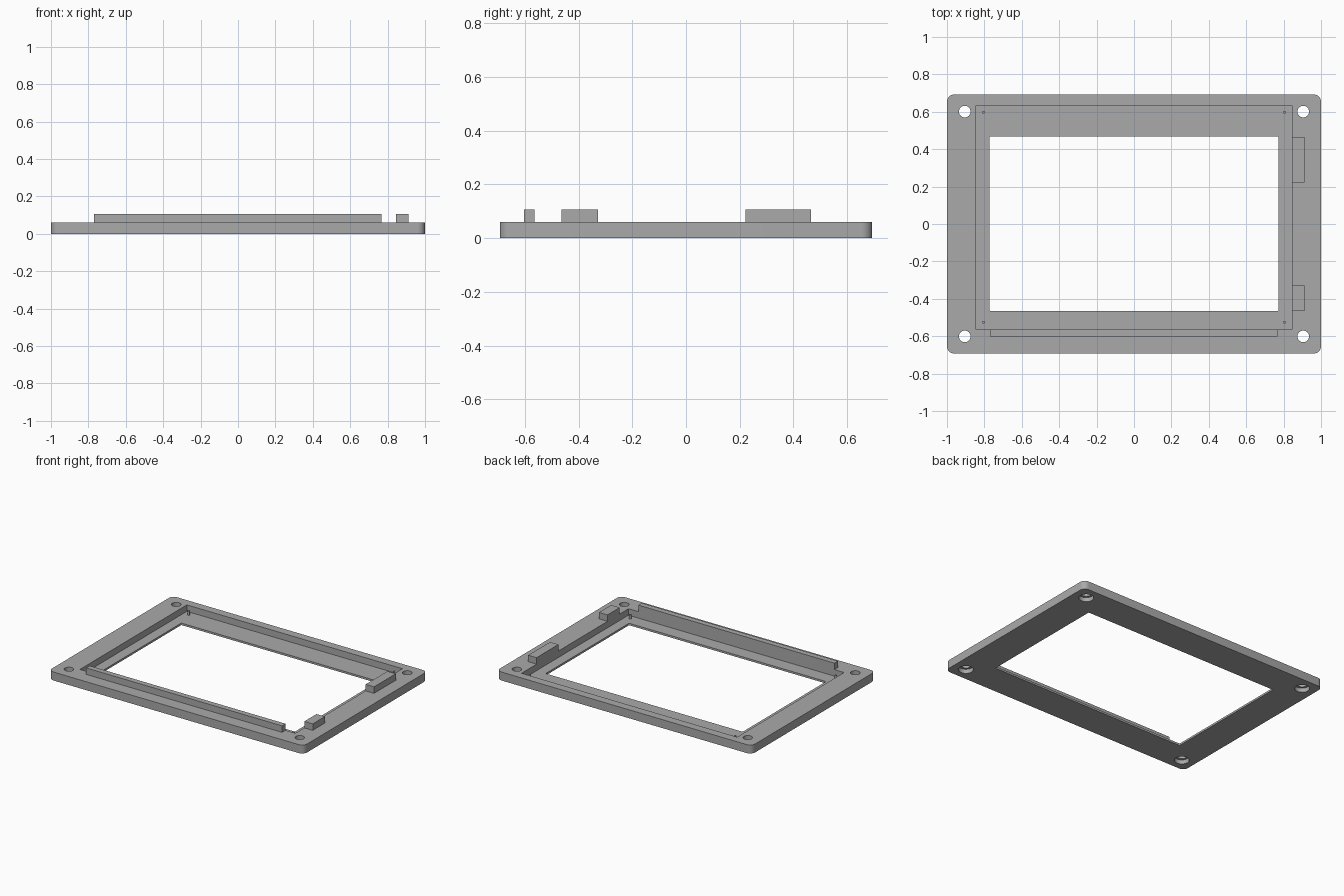
import bpy
import bmesh
from math import radians

if "Cube" in bpy.data.objects:
    bpy.data.objects.remove(bpy.data.objects["Cube"], do_unlink=True)

GREY = (0.4, 0.4, 0.4, 1.0)
grey = bpy.data.materials.new("matte grey")
grey.use_nodes = True
grey.diffuse_color = GREY
grey.node_tree.nodes["Principled BSDF"].inputs["Base Color"].default_value = GREY


def finish(name, bm):
    mesh = bpy.data.meshes.new(name)
    bm.to_mesh(mesh)
    bm.free()
    mesh.materials.append(grey)
    obj = bpy.data.objects.new(name, mesh)
    bpy.context.collection.objects.link(obj)
    return obj


def box(name, x, y, z, corner=0.0):
    """Box between (min, max) pairs, with optional rounded upright edges."""
    bm = bmesh.new()
    bmesh.ops.create_cube(bm, size=1)
    for v in bm.verts:
        v.co = [r[0] if c < 0 else r[1] for c, r in zip(v.co, (x, y, z))]
    if corner:
        upright = [e for e in bm.edges
                   if abs(e.verts[0].co.z - e.verts[1].co.z) > 0.001]
        bmesh.ops.bevel(bm, geom=upright, offset=corner, segments=8,
                        profile=0.5, affect='EDGES')
    return finish(name, bm)


def cylinder(name, x, y, z, radius, sides=32):
    bm = bmesh.new()
    bmesh.ops.create_cone(bm, cap_ends=True, segments=sides, radius1=radius,
                          radius2=radius, depth=z[1] - z[0])
    bmesh.ops.translate(bm, verts=bm.verts, vec=(x, y, (z[0] + z[1]) / 2))
    return finish(name, bm)


def cut(target, cutter):
    mod = target.modifiers.new("cut", 'BOOLEAN')
    mod.operation = 'DIFFERENCE'
    mod.solver = 'EXACT'
    mod.object = cutter
    bpy.context.view_layer.objects.active = target
    bpy.ops.object.modifier_apply(modifier=mod.name)
    bpy.data.objects.remove(cutter, do_unlink=True)


TOP, RAISED, FLOOR = 0.06, 0.106, 0.014

# Bezel plate with rounded corners, screen recess and window
bezel = box("bezel_plate", (-1, 1), (-0.693, 0.693), (0, TOP), 0.04)
cut(bezel, box("recess_cutter", (-0.845, 0.845), (-0.563, 0.634), (FLOOR, 0.2)))
cut(bezel, box("window_cutter", (-0.772, 0.772), (-0.465, 0.468), (-0.1, 0.2), 0.006))

# Corner screw holes, counterbored from below
for sx in (-1, 1):
    for sy in (-1, 1):
        x, y = 0.905 * sx, 0.601 * sy
        cut(bezel, cylinder("hole_cutter", x, y, (-0.1, 0.2), 0.031))
        cut(bezel, cylinder("counterbore_cutter", x, y, (-0.1, 0.03), 0.048))

# Locating pins on the recess floor
pins = []
for side, x in (("right", -0.805), ("left", 0.805)):
    for end, y in (("front", -0.526), ("back", 0.597)):
        pins.append(cylinder(f"pin_{end}_{side}", x, y,
                             (FLOOR - 0.004, 0.045), 0.008, 16))

# Raised rail along the front and two stop blocks on the left
box("front_rail", (-0.769, 0.767), (-0.602, -0.563), (TOP, RAISED))
box("front_stop_block", (0.845, 0.911), (-0.464, -0.328), (TOP, RAISED))
box("back_stop_block", (0.845, 0.911), (0.222, 0.466), (TOP, RAISED))

# Smooth the round walls, keep the edges sharp
bpy.ops.object.select_all(action='DESELECT')
for obj in [bezel] + pins:
    obj.select_set(True)
bpy.context.view_layer.objects.active = bezel
bpy.ops.object.shade_smooth_by_angle(angle=radians(30))
